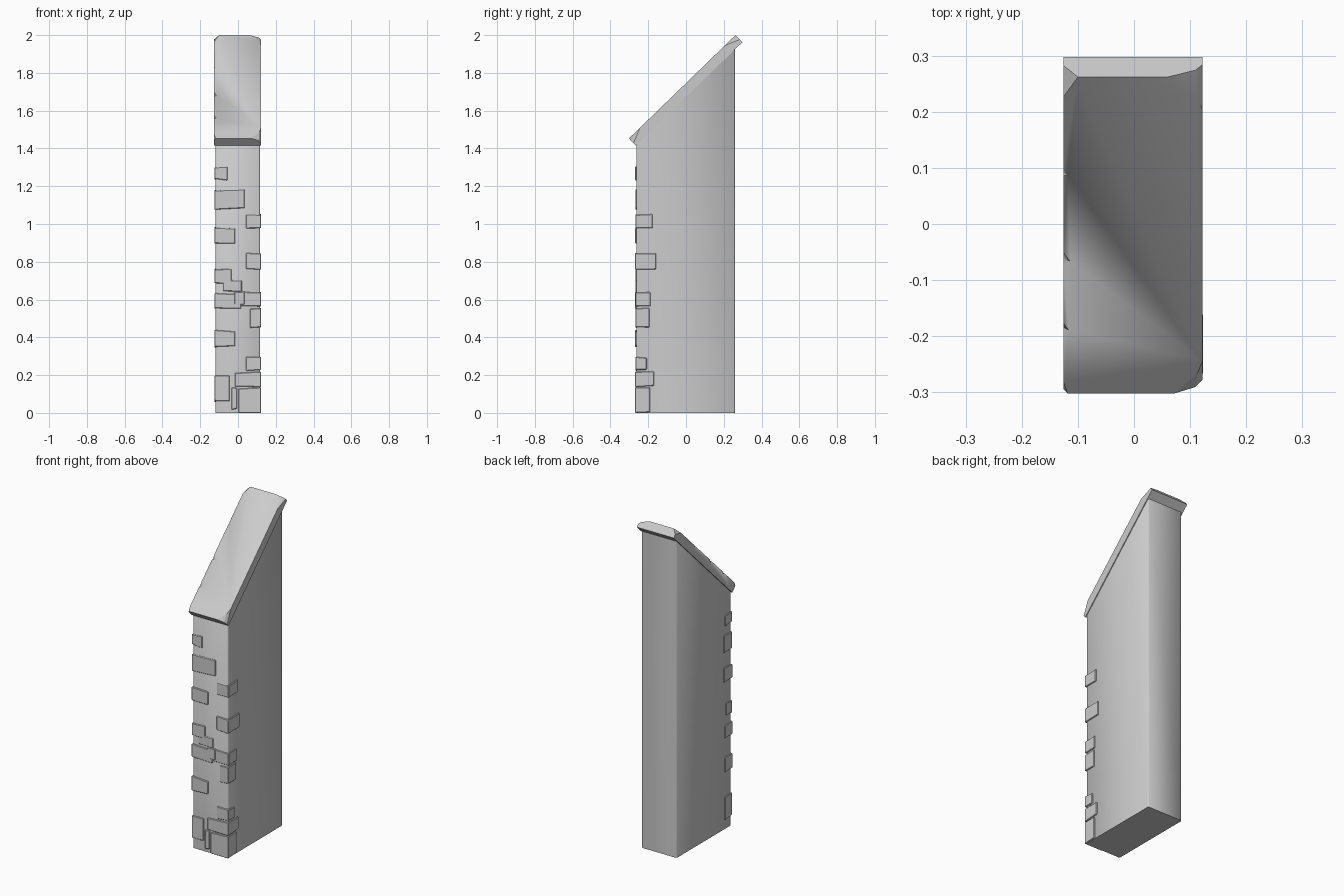
import bpy, bmesh, random
from mathutils import Vector, Matrix

random.seed(4)
if "Cube" in bpy.data.objects:
    bpy.data.objects.remove(bpy.data.objects["Cube"])

GREY = (0.6, 0.6, 0.6, 1)
stone = bpy.data.materials.new("stone_grey")
stone.use_nodes = True
stone.diffuse_color = GREY
stone.node_tree.nodes["Principled BSDF"].inputs["Base Color"].default_value = GREY


def finish(bm, name, angle=0.5):
    bmesh.ops.recalc_face_normals(bm, faces=bm.faces)
    mesh = bpy.data.meshes.new(name)
    bm.to_mesh(mesh)
    bm.free()
    mesh.materials.append(stone)
    ob = bpy.data.objects.new(name, mesh)
    bpy.context.collection.objects.link(ob)
    bpy.ops.object.select_all(action='DESELECT')
    ob.select_set(True)
    bpy.context.view_layer.objects.active = ob
    bpy.ops.object.shade_smooth_by_angle(angle=angle)
    return ob


def prism(profile, x0, x1):
    """Extrude a (y, z) profile along x."""
    bm = bmesh.new()
    face = bm.faces.new([bm.verts.new((x0, y, z)) for y, z in profile])
    out = bmesh.ops.extrude_face_region(bm, geom=[face])
    verts = [v for v in out["geom"] if isinstance(v, bmesh.types.BMVert)]
    bmesh.ops.translate(bm, verts=verts, vec=(x1 - x0, 0, 0))
    bmesh.ops.recalc_face_normals(bm, faces=bm.faces)
    return bm


def chip(bm, a, b, c, outside):
    """Slice off the part of the solid beyond the plane a, b, c."""
    normal = (b - a).cross(c - a).normalized()
    if normal.dot(outside - a) < 0:
        normal = -normal
    geom = bm.verts[:] + bm.edges[:] + bm.faces[:]
    cut = bmesh.ops.bisect_plane(bm, geom=geom, plane_co=a, plane_no=normal, clear_outer=True)
    edges = [e for e in cut["geom_cut"] if isinstance(e, bmesh.types.BMEdge)]
    if edges:
        bmesh.ops.edgeloop_fill(bm, edges=edges)


# Wall with a sloping top and softened upright corners
bm = prism([(-0.263, 0), (0.26, 0), (0.26, 1.94), (-0.263, 1.43)], -0.119, 0.117)
upright = [e for e in bm.edges
           if abs(e.verts[0].co.z - e.verts[1].co.z) > 1]
bmesh.ops.bevel(bm, geom=upright, offset=0.006, segments=1, affect='EDGES')
finish(bm, "buttress_wall", 0.9)

# Sloping cap slab with broken corners
X0, X1 = -0.126, 0.122
slab = [(-0.265, 1.415), (0.298, 1.962), (0.262, 2.0), (-0.302, 1.453)]
bm = prism(slab, X0, X1)
low_back, top_back, top_front = (Vector((0, *p)) for p in slab[1:])
along = (top_back - top_front).normalized()
down = (low_back - top_back).normalized()
ex = Vector((1, 0, 0))
for x, end, sign, dx, du, dn in (
        (X0, top_back, -1, 0.026, 0.05, 0.03),
        (X1, top_back, -1, 0.062, 0.06, 0.022),
        (X1, top_back, -1, 0.028, 0.08, 0.032),
        (X1, top_front, 1, 0.05, 0.06, 0.022),
        (X1, top_front, 1, 0.024, 0.08, 0.035),
        (X0, top_front, 1, 0.008, 0.03, 0.012)):
    corner = end + ex * x
    inward = 1 if x < 0 else -1
    chip(bm, corner + ex * dx * inward, corner + along * du * sign,
         corner + down * dn, corner)
cap = finish(bm, "sloping_cap")

# Nicks along the right-hand top edge of the cap
for t, size in ((0.21, 0.04), (0.43, 0.05), (0.70, 0.03)):
    bm = bmesh.new()
    bmesh.ops.create_cube(bm, size=size)
    frame = Matrix((ex, along, -down.cross(ex).cross(ex))).transposed()
    frame = Matrix((ex, along, ex.cross(along))).transposed().to_4x4()
    spin = Matrix.Rotation(0.5, 4, 'Z') @ Matrix.Rotation(0.7, 4, 'Y')
    spot = top_front.lerp(top_back, t) + ex * (X0 - size * 0.42) - down * size * 0.2
    bmesh.ops.transform(bm, matrix=Matrix.Translation(spot) @ frame @ spin, verts=bm.verts)
    cutter = finish(bm, "nick_cutter")
    cutter.hide_render = True
    mod = cap.modifiers.new("nick", 'BOOLEAN')
    mod.object = cutter
    mod.operation = 'DIFFERENCE'
    mod.solver = 'EXACT'
    bpy.context.view_layer.objects.active = cap
    bpy.ops.object.modifier_apply(modifier=mod.name)
    bpy.data.objects.remove(cutter)


def brick(name, x0, x1, z0, z1, depth):
    """Slightly raised stone on the front, worn along its edges."""
    y0 = -0.270 + random.uniform(0, 0.003)
    bm = prism([(y0, z0), (y0 + depth, z0), (y0 + depth, z1), (y0, z1)], x0, x1)
    for v in bm.verts:
        v.co.z = max(0, v.co.z + random.uniform(-0.005, 0.005))
    bmesh.ops.bevel(bm, geom=bm.edges[:], offset=0.003, segments=1, affect='EDGES')
    finish(bm, name)


# Corner stones: bottom, top, width on the front, length round the side
left_stones = [(0, 0.132, 0.12, 0.08), (0.14, 0.215, 0.14, 0.10),
               (0.225, 0.295, 0.08, 0.06), (0.45, 0.555, 0.06, 0.075),
               (0.565, 0.64, 0.11, 0.08), (0.76, 0.845, 0.08, 0.11),
               (0.98, 1.05, 0.08, 0.09)]
right_stones = [(0.06, 0.20, 0.08, 0.07), (0.35, 0.435, 0.11, 0.07),
                (0.55, 0.63, 0.14, 0.07), (0.69, 0.76, 0.09, 0.06),
                (0.90, 0.98, 0.11, 0.08), (1.08, 1.18, 0.16, 0.08),
                (1.235, 1.30, 0.07, 0.07)]
for z0, z1, w, d in left_stones:
    brick("left_corner_stone", 0.123 - w, 0.123, z0, z1, d)
for z0, z1, w, d in right_stones:
    brick("right_corner_stone", -0.125, -0.125 + w, z0, z1, d)

# Stones set in the middle of the front
brick("front_stone", -0.08, 0.02, 0.645, 0.705, 0.04)
brick("front_stone", -0.02, 0.035, 0.57, 0.64, 0.04)
brick("front_stone", -0.035, -0.005, 0.02, 0.13, 0.04)
